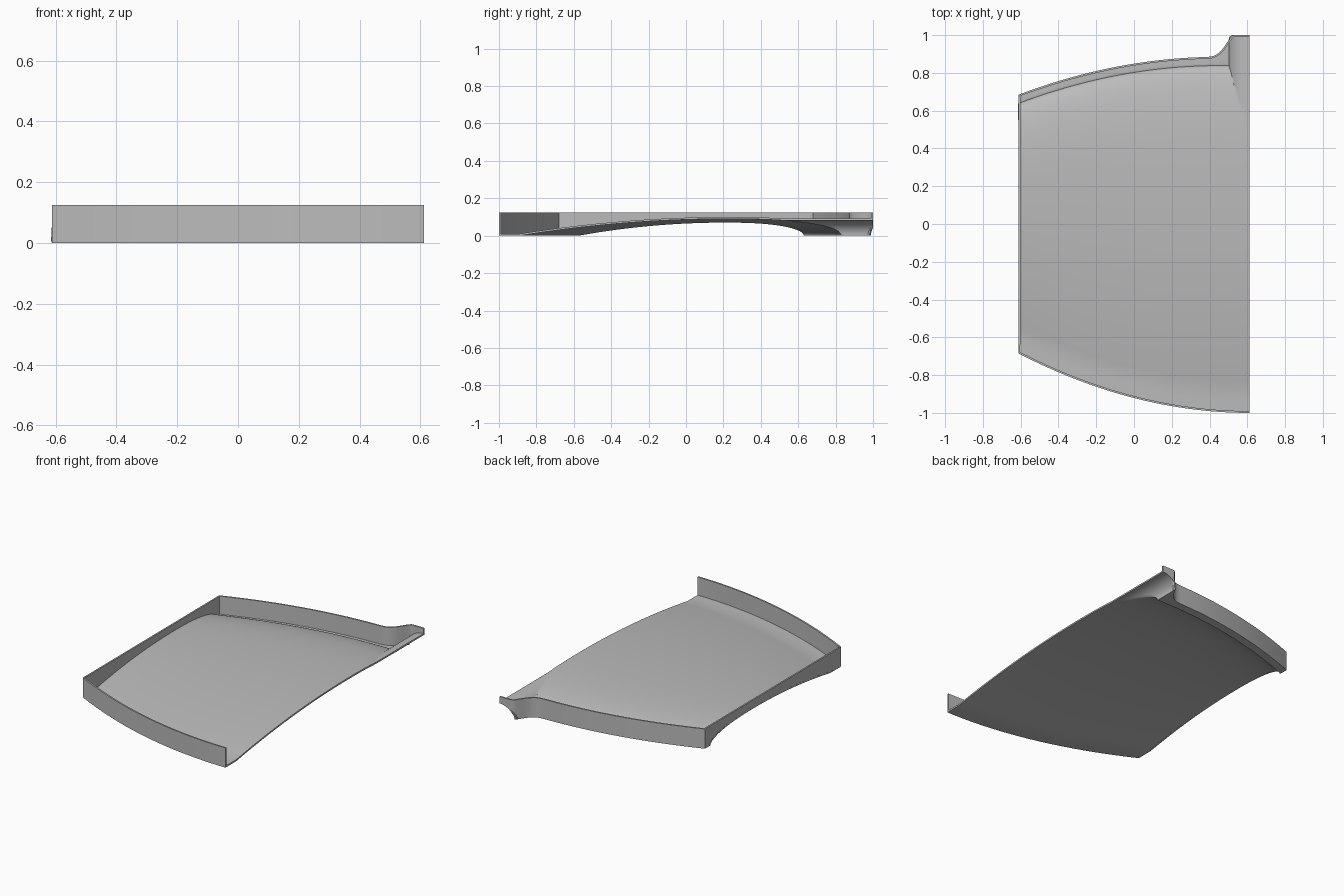
import bpy
import math

cube = bpy.data.objects.get("Cube")
if cube:
    bpy.data.objects.remove(cube, do_unlink=True)

HALF_X, RIM_TOP, SHELL = 0.612, 0.125, 0.01
CHANNEL_R, CHANNEL_H = 0.1, 0.082

grey = bpy.data.materials.new("light_grey")
grey.use_nodes = True
colour = (0.5, 0.5, 0.5, 1.0)
grey.diffuse_color = colour
grey.node_tree.nodes["Principled BSDF"].inputs["Base Color"].default_value = colour


# Outline: bowed front and back edges, with a spout at the back corner
def front_edge(x):
    return -1 + 0.315 * ((HALF_X - x) / (2 * HALF_X)) ** 2


def back_base(x):
    return 0.885 - 0.2 * (max(0.45 - x, 0) / 1.06) ** 2


def back_edge(x):
    u = min(max((x - 0.36) / 0.17, 0), 1) ** 2
    return back_base(x) + (1 - back_base(x)) * u * u * (3 - 2 * u)


# Arched underside: slow rise from the front, steep rounded drop at the back
def arch(t):
    if t < 0.65:
        return 1 - ((0.65 - t) / 0.65) ** 2
    return math.sqrt(max(1 - ((t - 0.65) / 0.35) ** 2.4, 0))


def underside(x, y):
    start, end = front_edge(x) + 0.11, back_base(x) - 0.055
    t = min(max((y - start) / (end - start), 0), 1)
    z = (0.08 + 0.01 * x / HALF_X) * arch(t)
    # Half-round channel leading out through the spout
    if y > 0.3:
        r = min((HALF_X - x) / CHANNEL_R, 1)
        z = max(z, CHANNEL_H * math.sqrt(1 - r * r))
    return z


def make_part(name, verts, faces, thickness, offset, angle):
    mesh = bpy.data.meshes.new(name)
    mesh.from_pydata(verts, [], faces)
    mesh.materials.append(grey)
    part = bpy.data.objects.new(name, mesh)
    bpy.context.collection.objects.link(part)
    solid = part.modifiers.new("thickness", 'SOLIDIFY')
    solid.thickness = thickness
    solid.offset = offset
    bpy.ops.object.select_all(action='DESELECT')
    part.select_set(True)
    bpy.context.view_layer.objects.active = part
    bpy.ops.object.modifier_apply(modifier=solid.name)
    bpy.ops.object.shade_smooth_by_angle(angle=math.radians(angle))
    return part


# Columns run across x, closer together around the spout and channel
columns = [-HALF_X + i * (0.36 + HALF_X) / 24 for i in range(24)]
columns += [0.36 + i * (HALF_X - CHANNEL_R - 0.36) / 14 for i in range(14)]
columns += [HALF_X - CHANNEL_R * math.cos(i * math.pi / 32) for i in range(17)]


def column_rows(x):
    start, end = front_edge(x) + 0.11, back_base(x) - 0.055
    rows = [front_edge(x) + 0.055 * i for i in range(2)]
    rows += [start + (end - start) * math.sin(i * math.pi / 96) for i in range(49)]
    rows += [end + (back_edge(x) - end) * i / 5 for i in range(1, 6)]
    return rows


# Floor panel
grid = [[(x, y, underside(x, y)) for y in column_rows(x)] for x in columns]
n = len(grid[0])
floor_faces = [(i * n + j, (i + 1) * n + j, (i + 1) * n + j + 1, i * n + j + 1)
               for i in range(len(grid) - 1) for j in range(n - 1)]
make_part("floor_panel", [v for col in grid for v in col], floor_faces, SHELL, 1, 35)

# Rim wall along the front, closed side and back
path = [col[0] for col in reversed(grid)] + grid[0][1:-1] + [col[-1] for col in grid]
rim_verts = [v for x, y, z in path for v in ((x, y, z), (x, y, RIM_TOP))]
rim_faces = [(2 * i, 2 * i + 1, 2 * i + 3, 2 * i + 2) for i in range(len(path) - 1)]
make_part("rim_wall", rim_verts, rim_faces, SHELL, -1, 35)
